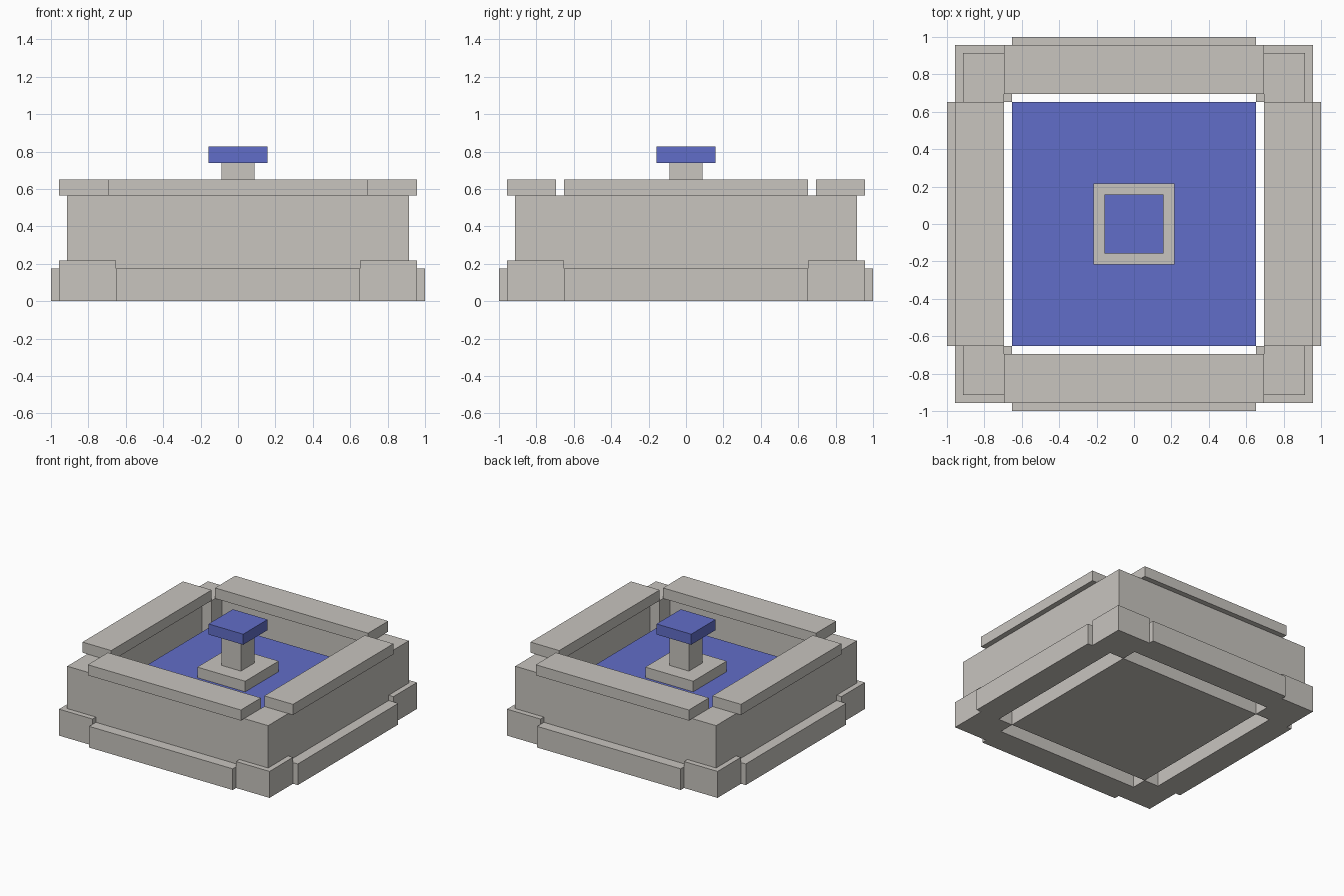
import bpy

U = 1 / 23  # building grid: 23 steps to each side of the centre

cube = bpy.data.objects.get("Cube")
if cube:
    bpy.data.objects.remove(cube, do_unlink=True)


def material(name, colour):
    mat = bpy.data.materials.new(name)
    mat.use_nodes = True
    mat.diffuse_color = colour
    mat.node_tree.nodes["Principled BSDF"].inputs["Base Color"].default_value = colour
    return mat


stone = material("pale stone", (0.58, 0.555, 0.52, 1))
blue = material("water blue", (0.12, 0.155, 0.58, 1))


def box(name, x, y, z, mat=stone):
    """Box from (low, high) ranges given in grid steps."""
    ranges = (x, y, z)
    bpy.ops.mesh.primitive_cube_add(size=1, location=[(a + b) / 2 * U for a, b in ranges])
    obj = bpy.context.object
    obj.name = name
    for v in obj.data.vertices:
        for i, (a, b) in enumerate(ranges):
            v.co[i] *= (b - a) * U
    obj.data.materials.append(mat)
    return obj


def span(side, low, high):
    return (low, high) if side > 0 else (-high, -low)


# Four corners: low plinth block and tall post
for sx, xname in ((1, "left"), (-1, "right")):
    for sy, yname in ((1, "back"), (-1, "front")):
        tag = f"{yname}_{xname}"
        box(f"corner_plinth_{tag}", span(sx, 15, 22), span(sy, 15, 22), (0, 5))
        box(f"corner_post_{tag}", span(sx, 16, 21), span(sy, 15, 21), (0, 13))

# Walls, base strips and coping slabs on each side
for s, xname, yname in ((1, "left", "back"), (-1, "right", "front")):
    box(f"wall_{xname}", span(s, 18, 21), (-15, 15), (0, 13))
    box(f"wall_{yname}", (-16, 16), span(s, 18, 21), (0, 13))
    box(f"base_strip_{xname}", span(s, 18, 23), (-15, 15), (0, 4))
    box(f"base_strip_{yname}", (-15, 15), span(s, 18, 23), (0, 4))
    box(f"coping_{xname}", span(s, 16, 22), (-15, 15), (13, 15))
    box(f"coping_{yname}", (-16, 16), span(s, 16, 22), (13, 15))

# Basin block with a water surface on top
basin = box("basin_block", (-15, 15), (-15, 15), (0, 9))
basin.data.materials.append(blue)
for face in basin.data.polygons:
    face.material_index = int(face.normal.z > 0.5)

# Centre pedestal, stem and water cap
box("pedestal", (-5, 5), (-5, 5), (9, 11))
box("stem", (-2.05, 2.05), (-2.05, 2.05), (11, 17))
box("water_cap", (-3.63, 3.63), (-3.63, 3.63), (17, 19), blue)
